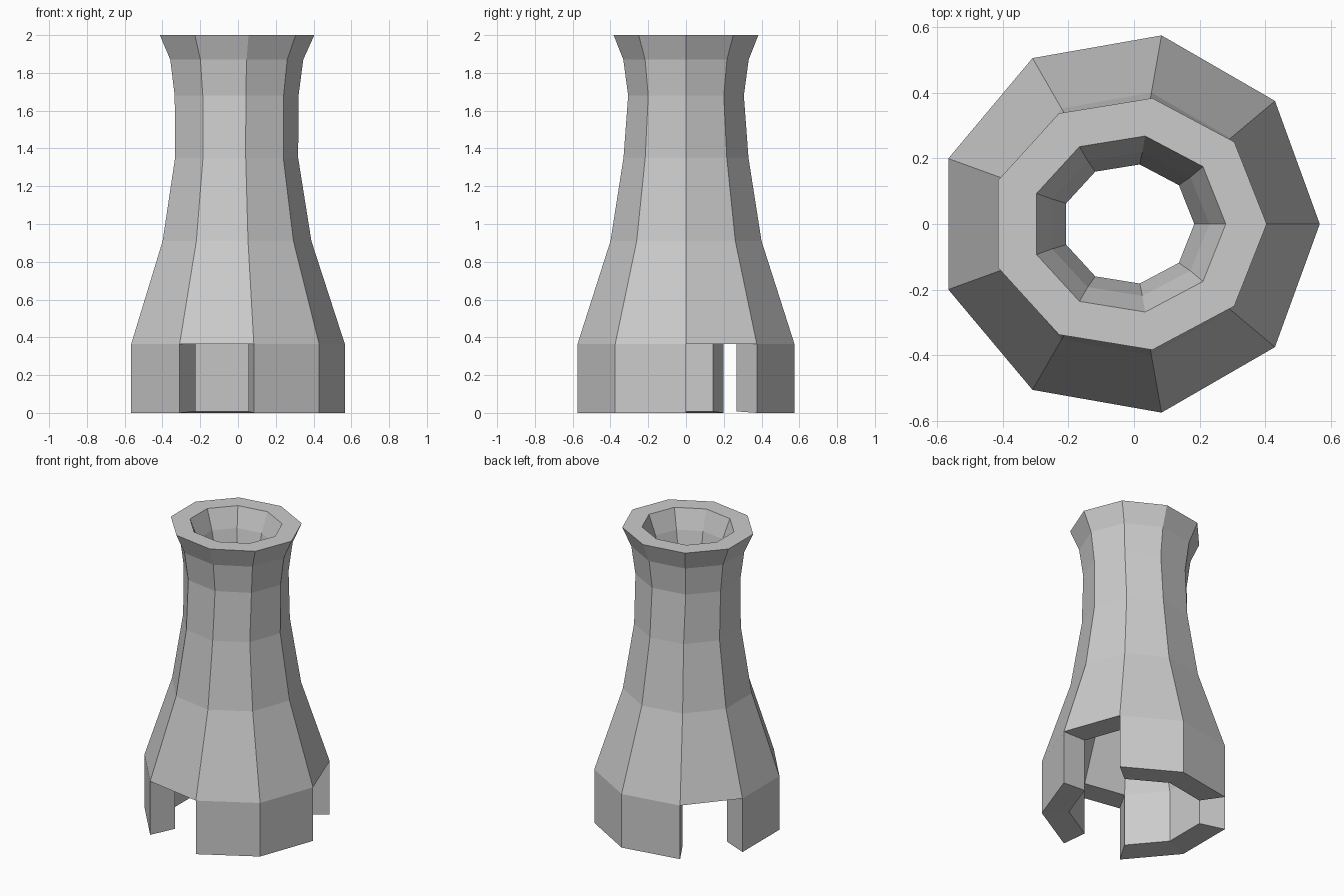
import bpy, bmesh
from math import cos, sin, radians

if "Cube" in bpy.data.objects:
    bpy.data.objects.remove(bpy.data.objects["Cube"])

N = 9
CX = -0.0175  # shifts the nine-sided plan so its bounds are centred

# (z, x radius, y radius) from the foot to the flared rim
OUTER = [(0, .583, .583), (.365, .583, .583), (.91, .406, .406), (1.35, .336, .336),
         (1.68, .338, .311), (1.87, .363, .337), (2.0, .4215, .389)]
INNER = [(.008, .415, .415), (.365, .415, .415), (.91, .262, .262), (1.35, .208, .206),
         (1.68, .201, .184), (1.87, .247, .222), (2.0, .297, .272)]
DOORS = {0, 3, 6}  # open sides in the base band

bm = bmesh.new()


def ring(z, rx, ry):
    return [bm.verts.new((CX + rx * cos(radians(40 * i)), ry * sin(radians(40 * i)), z))
            for i in range(N)]


outer = [ring(*p) for p in OUTER]
inner = [ring(*p) for p in INNER]


def strip(a, b, i):
    j = (i + 1) % N
    bm.faces.new((a[i], a[j], b[j], b[i]))


for i in range(N):
    # walls above the base band, and the rim
    for k in range(1, len(OUTER) - 1):
        strip(outer[k], outer[k + 1], i)
        strip(inner[k + 1], inner[k], i)
    strip(outer[-1], inner[-1], i)
    if i in DOORS:
        # doorway ceiling and its two jambs
        strip(inner[1], outer[1], i)
        for v in (i, (i + 1) % N):
            bm.faces.new((outer[0][v], outer[1][v], inner[1][v], inner[0][v]))
    else:
        # solid base panel
        strip(outer[0], outer[1], i)
        strip(inner[1], inner[0], i)
        strip(inner[0], outer[0], i)

bmesh.ops.recalc_face_normals(bm, faces=bm.faces)
mesh = bpy.data.meshes.new("chimney_tower")
bm.to_mesh(mesh)
bm.free()
tower = bpy.data.objects.new("chimney_tower", mesh)
bpy.context.collection.objects.link(tower)
